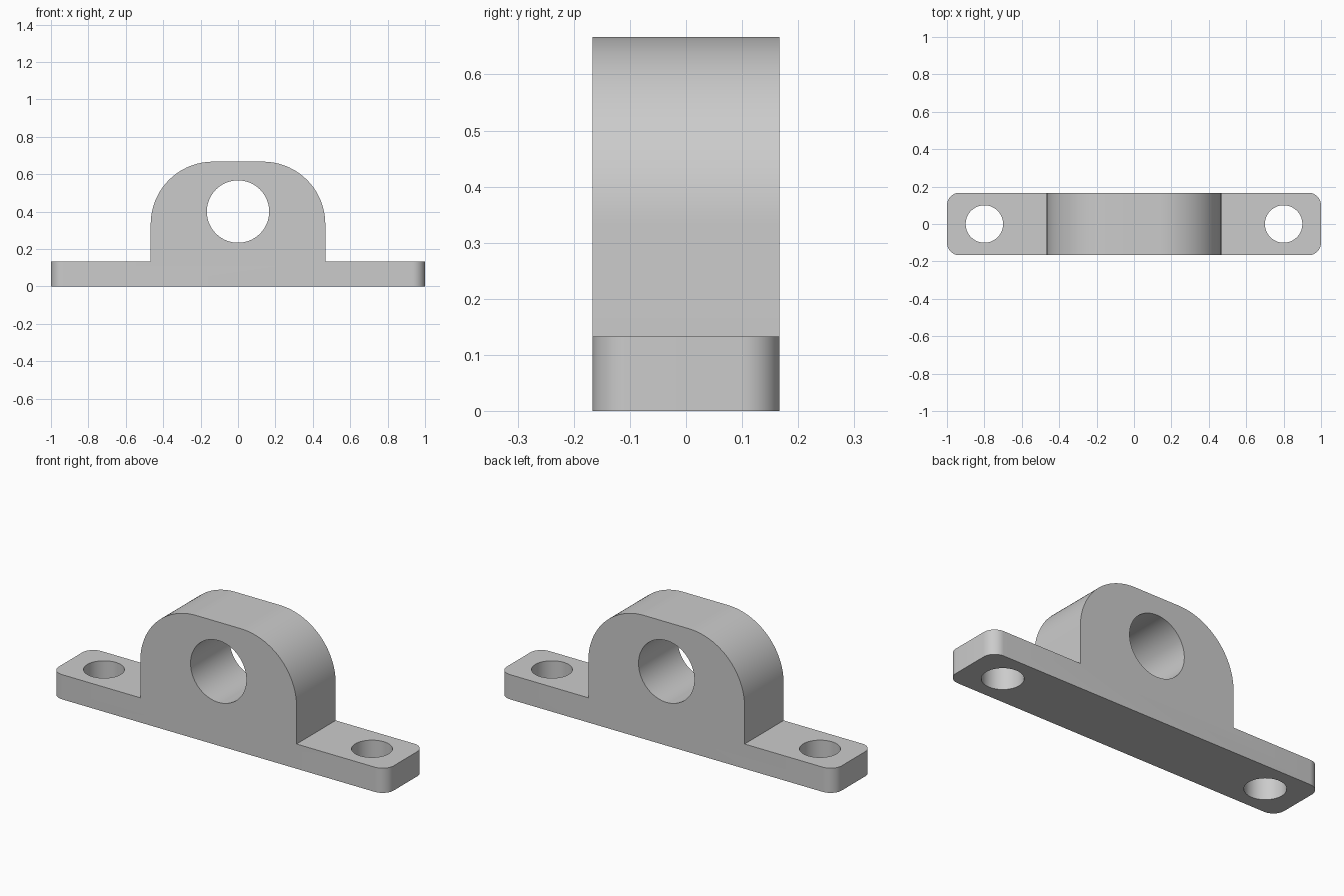
import bpy
import bmesh
from math import cos, sin, pi, radians
from mathutils import Matrix, Vector

cube = bpy.data.objects.get("Cube")
if cube:
    bpy.data.objects.remove(cube, do_unlink=True)

UNIT = 1 / 15            # design module
DEPTH = 5 * UNIT
BASE_H = 2 * UNIT
BODY_X = 7 * UNIT
HEIGHT = 10 * UNIT
SHOULDER = 5 * UNIT      # radius of the body's upper corners
ARC_STEPS = 32

# Plain grey metal
grey = bpy.data.materials.new("grey metal")
grey.use_nodes = True
colour = (0.6, 0.6, 0.6, 1)
grey.diffuse_color = colour
grey.node_tree.nodes["Principled BSDF"].inputs["Base Color"].default_value = colour


def add_object(name, bm):
    bmesh.ops.recalc_face_normals(bm, faces=bm.faces)
    mesh = bpy.data.meshes.new(name)
    bm.to_mesh(mesh)
    bm.free()
    mesh.materials.append(grey)
    obj = bpy.data.objects.new(name, mesh)
    bpy.context.collection.objects.link(obj)
    return obj


def cut_hole(target, radius, location, rotation):
    """Drill a round through hole."""
    bm = bmesh.new()
    bmesh.ops.create_cone(bm, cap_ends=True, segments=96, radius1=radius,
                          radius2=radius, depth=1,
                          matrix=Matrix.Translation(location) @ rotation)
    cutter = add_object("hole_cutter", bm)
    cutter.hide_render = True
    mod = target.modifiers.new("hole", 'BOOLEAN')
    mod.operation = 'DIFFERENCE'
    mod.solver = 'EXACT'
    mod.object = cutter
    bpy.context.view_layer.objects.active = target
    bpy.ops.object.modifier_apply(modifier=mod.name)
    bpy.data.objects.remove(cutter, do_unlink=True)


# Half of the front outline, mirrored into a full flange-and-body profile
half = [(1, 0), (1, BASE_H), (BODY_X, BASE_H)]
for i in range(ARC_STEPS + 1):
    a = pi / 2 * i / ARC_STEPS
    half.append((BODY_X - SHOULDER + SHOULDER * cos(a),
                 HEIGHT - SHOULDER + SHOULDER * sin(a)))
outline = half + [(-x, z) for x, z in reversed(half)]

bm = bmesh.new()
face = bm.faces.new([bm.verts.new((x, -DEPTH / 2, z)) for x, z in outline])
extruded = bmesh.ops.extrude_face_region(bm, geom=[face])
back = [g for g in extruded["geom"] if isinstance(g, bmesh.types.BMVert)]
bmesh.ops.translate(bm, vec=(0, DEPTH, 0), verts=back)
bmesh.ops.recalc_face_normals(bm, faces=bm.faces)

# Rounded vertical corners at the flange ends
corners = [e for e in bm.edges
           if all(abs(v.co.x) > 0.99 for v in e.verts)
           and abs(e.verts[0].co.z - e.verts[1].co.z) > 0.01]
bmesh.ops.bevel(bm, geom=corners, offset=UNIT, offset_type='OFFSET',
                segments=12, profile=0.5, affect='EDGES')
bracket = add_object("bearing_bracket", bm)

# Shaft bore and the two bolt holes
cut_hole(bracket, 2.5 * UNIT, Vector((0, 0, 6 * UNIT)), Matrix.Rotation(pi / 2, 4, 'X'))
for side in (-1, 1):
    cut_hole(bracket, 1.5 * UNIT, Vector((side * 0.8, 0, 0)), Matrix.Identity(4))

# Smooth curved walls, crisp edges
bpy.ops.object.select_all(action='DESELECT')
bracket.select_set(True)
bpy.context.view_layer.objects.active = bracket
bpy.ops.object.shade_smooth_by_angle(angle=radians(30))
